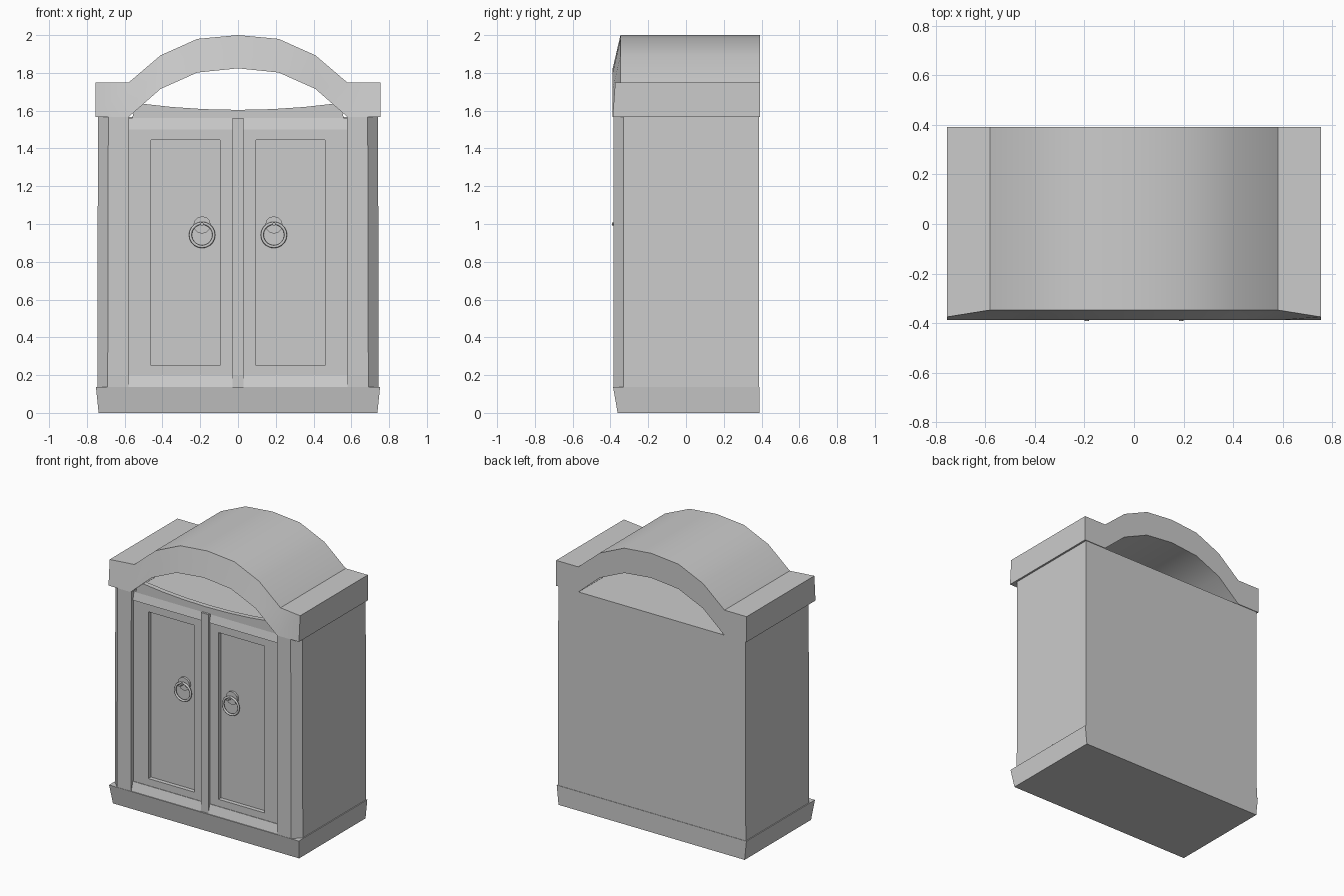
import bpy, bmesh
from math import pi, radians

if "Cube" in bpy.data.objects:
    bpy.data.objects.remove(bpy.data.objects["Cube"])


def finish(name, bm, smooth=False):
    bmesh.ops.recalc_face_normals(bm, faces=bm.faces[:])
    me = bpy.data.meshes.new(name)
    bm.to_mesh(me)
    bm.free()
    ob = bpy.data.objects.new(name, me)
    bpy.context.collection.objects.link(ob)
    if smooth:
        me.polygons.foreach_set("use_smooth", [True] * len(me.polygons))
        me.set_sharp_from_angle(angle=radians(32))
    return ob


def loft(name, a, b, smooth=False):
    """Solid between two matching outlines of 3D points."""
    bm = bmesh.new()
    va = [bm.verts.new(p) for p in a]
    vb = [bm.verts.new(p) for p in b]
    n = len(a)
    bm.faces.new(va)
    bm.faces.new(vb)
    for i in range(n):
        j = (i + 1) % n
        bm.faces.new((va[i], va[j], vb[j], vb[i]))
    return finish(name, bm, smooth)


def rect(x0, x1, y0, y1, z):
    return [(x0, y0, z), (x1, y0, z), (x1, y1, z), (x0, y1, z)]


def ring(name, x, y, z, r, t, seg=20, sides=8):
    cu = bpy.ops.mesh.primitive_torus_add
    cu(major_radius=r, minor_radius=t, major_segments=seg, minor_segments=sides,
       location=(x, y, z), rotation=(pi / 2, 0, 0))
    ob = bpy.context.object
    ob.name = name
    for p in ob.data.polygons:
        p.use_smooth = True


def disc(name, x, y, z, r, depth, seg=12):
    bpy.ops.mesh.primitive_cylinder_add(vertices=seg, radius=r, depth=depth,
                                        location=(x, y, z), rotation=(pi / 2, 0, 0))
    bpy.context.object.name = name


# Plinth, flaring upward
loft("plinth", rect(-.738, .738, -.362, .39, 0), rect(-.752, .752, -.386, .39, .137))

# Carcass with chamfered corner pilasters and recessed front
half = [(.58, -.315), (.58, -.384), (.69, -.384), (.745, -.33), (.745, .387)]
plan = half + [(-x, y) for x, y in reversed(half)]
loft("carcass", [(x, y, .137) for x, y in plan],
     [(x * .995, y, 1.566) for x, y in plan])

# Centre post
loft("centre_post", rect(-.03, .03, -.375, -.31, .137), rect(-.03, .03, -.375, -.31, 1.562))

# Doors, sloped rails and ring handles
for s, side in ((-1, "left"), (1, "right")):
    x0, x1 = sorted((s * .03, s * .582))
    loft(side + "_bottom_rail", rect(x0, x1, -.38, -.31, .137), rect(x0, x1, -.362, -.31, .2))
    loft(side + "_top_rail", rect(x0, x1, -.366, -.31, 1.5), rect(x0, x1, -.352, -.31, 1.562))

    # Door frame around a sunken panel
    bm = bmesh.new()
    outer = [(x0, .2), (x1, .2), (x1, 1.5), (x0, 1.5)]
    p0, p1 = sorted((s * .095, s * .46))
    inner = [(p0, .25), (p1, .25), (p1, 1.445), (p0, 1.445)]
    loops = [[bm.verts.new((x, y, z)) for x, z in pts] for pts, y in
             ((outer, -.31), (outer, -.358), (inner, -.358), (inner, -.328))]
    for a, b in zip(loops, loops[1:]):
        for i in range(4):
            j = (i + 1) % 4
            bm.faces.new((a[i], a[j], b[j], b[i]))
    bm.faces.new(loops[-1])
    bm.faces.new(loops[0])
    finish(side + "_door", bm)

    disc(side + "_handle_plate", s * .19, -.335, .995, .046, .018)
    disc(side + "_handle_pin", s * .19, -.361, 1.0, .009, .062, 8)
    ring(side + "_handle_ring", s * .19, -.353, .942, .062, .008)

# Low curved lip above the doors
xs = [-.54, -.35, -.18, 0, .18, .35, .54]
lip = [(x, 1.604 + .125 * x * x) for x in xs]
lip = [(-.56, 1.56)] + lip + [(.56, 1.56)]
loft("curved_lip", [(x, -.36, z) for x, z in lip], [(x, -.325, z) for x, z in lip], True)

# Arched cornice, upper front edge leaning back
top = [(.755, 1.748), (.58, 1.748), (.41, 1.893), (.215, 1.98), (0, 2.0)]
low = [(.755, 1.566), (.58, 1.566), (.41, 1.715), (.215, 1.802), (0, 1.824)]


def mirror(pts):
    return [(-x, z) for x, z in pts[:-1]] + pts[::-1]


upper, lower = mirror(top), mirror(low)
bm = bmesh.new()
cols = []
for (xu, zu), (xl, zl) in zip(upper, lower):
    yf = -.375 if abs(xu) > .7 else -.347
    cols.append([bm.verts.new(p) for p in
                 ((xl, -.388, zl), (xu, yf, zu), (xu, .392, zu), (xl, .392, zl))])
for a, b in zip(cols, cols[1:]):
    for i in range(4):
        j = (i + 1) % 4
        bm.faces.new((a[i], a[j], b[j], b[i]))
bm.faces.new(cols[0])
bm.faces.new(cols[-1])
finish("arched_cornice", bm, True)
